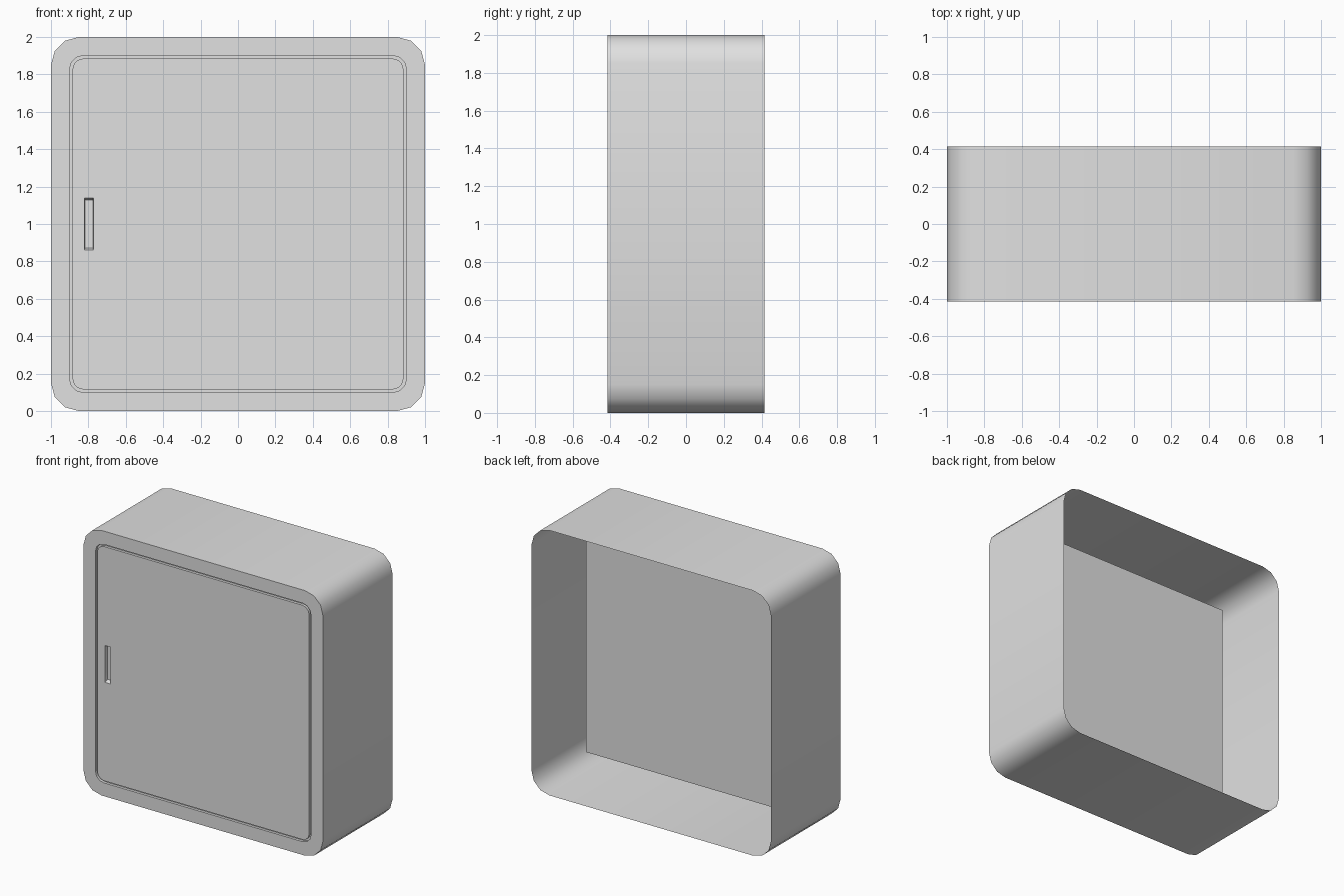
import bpy, bmesh
from math import sin, cos, pi, radians

cube = bpy.data.objects.get("Cube")
if cube:
    bpy.data.objects.remove(cube, do_unlink=True)

grey = bpy.data.materials.new("light_grey")
grey.use_nodes = True
colour = (0.75, 0.75, 0.75, 1)
grey.diffuse_color = colour
grey.node_tree.nodes["Principled BSDF"].inputs["Base Color"].default_value = colour

CENTRE_Z = 1.0
FRONT, BACK = -0.415, 0.415


def rounded_rect(y, half_x, half_z, radius=0, segs=0, cx=0, cz=CENTRE_Z):
    """Rectangle loop in the XZ plane, counter-clockwise seen from the front."""
    points = []
    for corner, (sx, sz) in enumerate([(1, 1), (-1, 1), (-1, -1), (1, -1)]):
        for k in range(segs + 1):
            a = (corner + (k / segs if segs else 0)) * pi / 2
            points.append((cx + sx * (half_x - radius) + radius * cos(a), y,
                           cz + sz * (half_z - radius) + radius * sin(a)))
    return points


def loft(name, loops, cap_first=False, cap_last=False):
    """Skin a row of equal-sized loops, with optional end caps."""
    bm = bmesh.new()
    rings = [[bm.verts.new(p) for p in loop] for loop in loops]
    for a, b in zip(rings, rings[1:]):
        for i in range(len(a)):
            j = (i + 1) % len(a)
            bm.faces.new((a[i], a[j], b[j], b[i]))
    if cap_first:
        bm.faces.new(rings[0][::-1])
    if cap_last:
        bm.faces.new(rings[-1])
    mesh = bpy.data.meshes.new(name)
    bm.to_mesh(mesh)
    bm.free()
    mesh.materials.append(grey)
    obj = bpy.data.objects.new(name, mesh)
    bpy.context.collection.objects.link(obj)
    bpy.ops.object.select_all(action="DESELECT")
    obj.select_set(True)
    bpy.context.view_layer.objects.active = obj
    bpy.ops.object.shade_smooth_by_angle(angle=radians(35))


SEGS = 3
GROOVE = FRONT + 0.02
SLOT = FRONT + 0.03

# Open-backed shell: side walls, front frame and groove around the door
loft("cabinet_shell", [
    rounded_rect(BACK, 1, 1, 0.15, SEGS),
    rounded_rect(FRONT, 1, 1, 0.15, SEGS),
    rounded_rect(FRONT, 0.9, 0.9, 0.07, SEGS),
    rounded_rect(GROOVE, 0.9, 0.9, 0.07, SEGS),
    rounded_rect(GROOVE, 0.884, 0.884, 0.055, SEGS),
])

# Door with a recessed finger slot that has sloped ends
loft("door", [
    rounded_rect(GROOVE, 0.884, 0.884, 0.055, SEGS),
    rounded_rect(FRONT, 0.884, 0.884, 0.055, SEGS),
    rounded_rect(FRONT, 0.024, 0.139, 0.002, SEGS, cx=-0.797),
    rounded_rect(SLOT, 0.022, 0.127, 0.002, SEGS, cx=-0.797),
], cap_last=True)

# Square inner compartment behind the door
loft("inner_compartment", [
    rounded_rect(-0.075, 0.888, 0.87),
    rounded_rect(GROOVE, 0.888, 0.87),
], cap_first=True)
